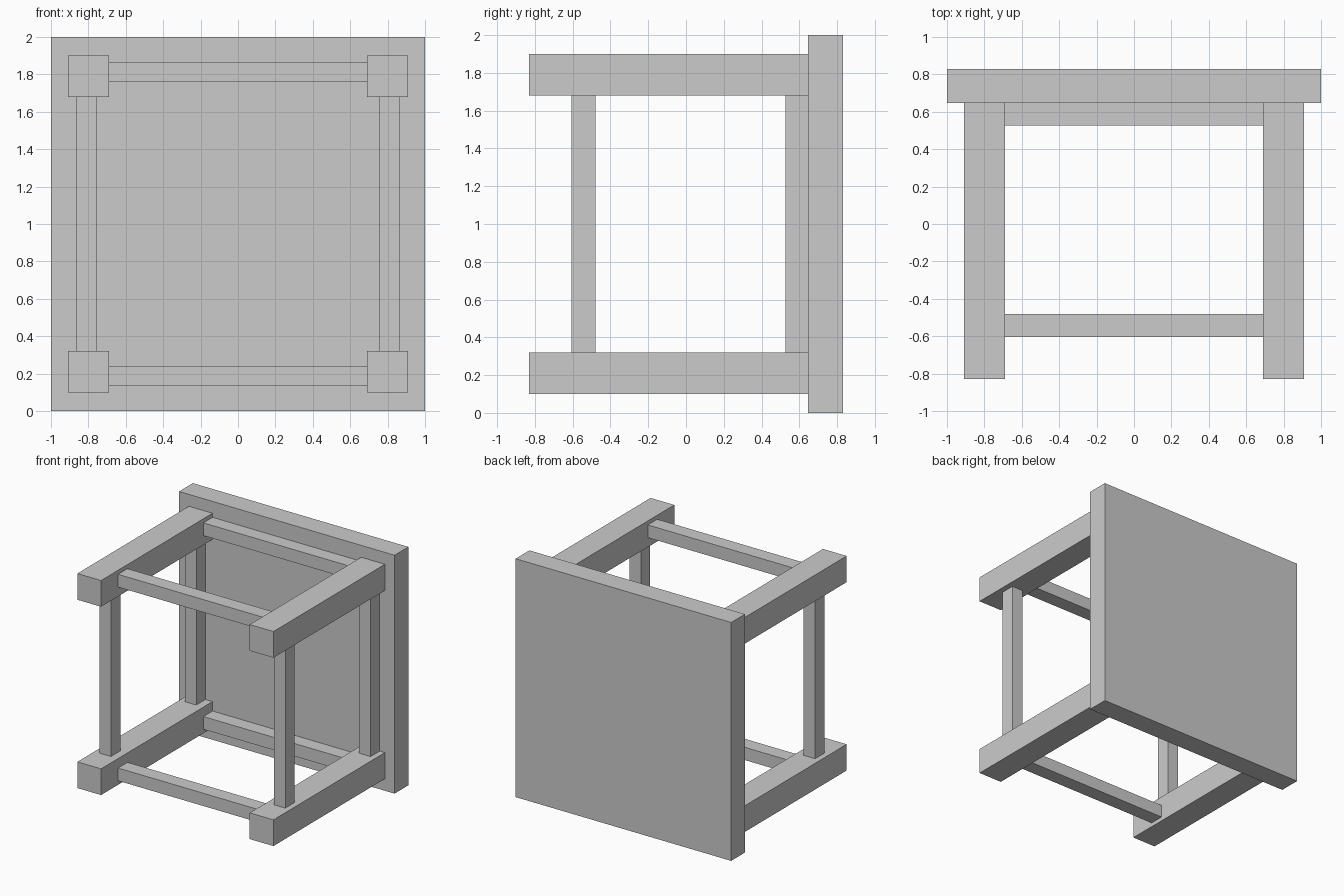
import bpy

if "Cube" in bpy.data.objects:
    bpy.data.objects.remove(bpy.data.objects["Cube"])


def box(name, x, y, z):
    """Box spanning the given (min, max) ranges."""
    bpy.ops.mesh.primitive_cube_add(
        size=1, location=[(a + b) / 2 for a, b in (x, y, z)])
    ob = bpy.context.object
    ob.name = name
    ob.scale = [b - a for a, b in (x, y, z)]
    bpy.ops.object.transform_apply(location=False, rotation=False, scale=True)
    return ob


def span(centre, half):
    return (centre - half, centre + half)


MID = 1.0          # height of the stool's axis, as it lies on its side
LEG = 0.8          # leg axis distance from the centre, across
LEG_Z = 0.79       # leg axis distance from the centre, in height
SEAT_Y = 0.647     # underside of the seat

# Seat: a square slab standing upright at the back
box("seat", (-1, 1), (SEAT_Y, 0.83), (0, 2))

# Four square legs pointing forward
for sx in (-1, 1):
    for sz in (-1, 1):
        box("leg", span(sx * LEG, 0.11), (-0.83, SEAT_Y),
            span(MID + sz * LEG_Z, 0.11))

# Rails between the legs: aprons against the seat, stretchers near the feet
for name, y in (("apron", (0.526, SEAT_Y)), ("stretcher", (-0.605, -0.48))):
    for s in (-1, 1):
        box(name + "_across", (-0.69, 0.69), y, span(MID + s * 0.8125, 0.0535))
        box(name + "_upright", span(s * 0.809, 0.0535), y, (0.32, 1.68))
